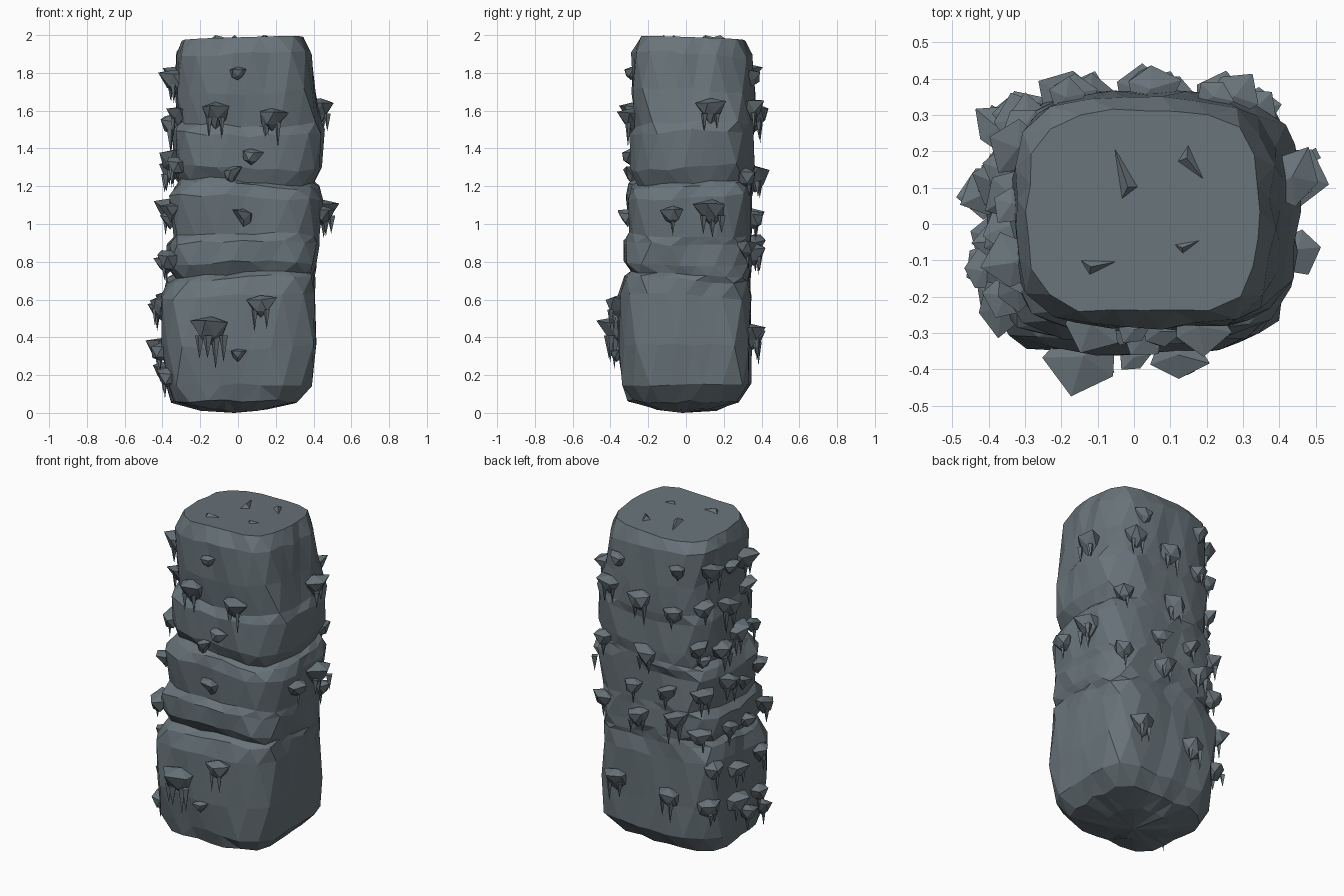
import bpy, bmesh, math, random
from mathutils import Vector
from mathutils.bvhtree import BVHTree

if "Cube" in bpy.data.objects:
    bpy.data.objects.remove(bpy.data.objects["Cube"])

random.seed(11)
stone = bpy.data.materials.new("slate grey stone")
stone.diffuse_color = (0.138, 0.172, 0.192, 1)
stone.use_nodes = True
stone.node_tree.nodes["Principled BSDF"].inputs["Base Color"].default_value = stone.diffuse_color
UP = Vector((0, 0, 1))


def finish(bm, name):
    bmesh.ops.recalc_face_normals(bm, faces=bm.faces)
    me = bpy.data.meshes.new(name)
    bm.to_mesh(me)
    bm.free()
    me.materials.append(stone)
    bpy.context.collection.objects.link(bpy.data.objects.new(name, me))


# Pillar: rounded square rings with eroded ledges (height, left, right)
RINGS = [(0.01, -0.20, 0.15), (0.05, -0.35, 0.31), (0.15, -0.38, 0.40),
         (0.35, -0.40, 0.41), (0.62, -0.40, 0.41), (0.71, -0.37, 0.40),
         (0.735, -0.33, 0.40), (0.79, -0.37, 0.41), (0.90, -0.37, 0.42),
         (0.94, -0.34, 0.42), (1.14, -0.36, 0.44), (1.20, -0.34, 0.42),
         (1.225, -0.31, 0.40), (1.30, -0.34, 0.44), (1.48, -0.34, 0.45),
         (1.53, -0.315, 0.44), (1.70, -0.33, 0.41), (1.90, -0.33, 0.385),
         (1.98, -0.29, 0.345)]
N = 24
bm = bmesh.new()
loops = []
for i, (z, xl, xr) in enumerate(RINGS):
    yf = xl + 0.045
    yb = (0.345 if z < 1.2 else 0.36) - 0.7 * max(0, 0.41 - xr)
    loop = []
    for k in range(N):
        a = 2 * math.pi * (k + 0.5 * (i % 2)) / N
        c, s = math.cos(a), math.sin(a)
        p = 2.6 if i < 1 else (4.6 if z < 1.2 else 3.7)
        r = (abs(c) ** p + abs(s) ** p) ** (-1 / p) * random.uniform(0.965, 1.03)
        x = (xl + xr) / 2 + (xr - xl) / 2 * r * c
        y = (yf + yb) / 2 + (yb - yf) / 2 * r * s
        if i == len(RINGS) - 1:
            dz = 0.03 * x - 0.035 * y
        elif i < 2:
            dz = random.uniform(0, 0.02)
        else:
            dz = 0.015 * math.sin(a * 2 + z * 5) * (z > 0.3) + random.uniform(-0.01, 0.01)
        loop.append(bm.verts.new((x, y, z + dz)))
    loops.append(loop)
for a, b in zip(loops, loops[1:]):
    for k in range(N):
        bm.faces.new((a[k], a[(k + 1) % N], b[(k + 1) % N], b[k]))
# Bottom and slightly sloping top
for loop, tip in ((loops[0], (-0.02, -0.02, 0)), (loops[-1], (0.03, 0.03, 1.98))):
    t = bm.verts.new(tip)
    for k in range(N):
        bm.faces.new((loop[k], loop[(k + 1) % N], t))
bmesh.ops.triangulate(bm, faces=bm.faces)
bmesh.ops.recalc_face_normals(bm, faces=bm.faces)
tree = BVHTree.FromBMesh(bm)
finish(bm, "stone_pillar")


# Wedge-like rock lump with short hanging drips, placed on the pillar surface
def add_lump(bm, n, u, z, w):
    t = Vector((abs(n.y), abs(n.x), 0))
    hit = tree.ray_cast(n * 2 + t * u + UP * z, -n)[0]
    if hit is None:
        return
    turn, lean = random.uniform(0, 6), random.uniform(-0.3, 0.3)
    for v in bmesh.ops.create_icosphere(bm, subdivisions=1, radius=1)["verts"]:
        c = v.co * random.uniform(0.75, 1.15)
        qx = c.x * math.cos(turn) - c.y * math.sin(turn)
        qy = c.x * math.sin(turn) + c.y * math.cos(turn)
        taper = 1 if c.z > -0.1 else 0.6
        v.co = hit + t * (qx * w * 0.62 * taper) + n * (qy * w * 0.6 * taper + 0.01) \
            + UP * ((min(c.z, 0.7) + lean * qx) * w * 0.5)
    drips = max(0, round((w - 0.1) * 40))
    for d in range(drips):
        f = (d + 0.5) / drips - 0.5
        r = w * random.uniform(0.1, 0.14)
        top = hit + t * (f * w * 0.85) + n * (w * random.uniform(0.1, 0.35)) - UP * (w * 0.15)
        ring = [bm.verts.new(top + t * (r * math.cos(a)) + n * (r * math.sin(a)))
                for a in (math.pi / 2 * k + 0.3 for k in range(4))]
        tip = bm.verts.new(top - UP * (w * random.uniform(0.5, 0.9)))
        bm.faces.new(ring)
        for k in range(4):
            bm.faces.new((ring[k], ring[(k + 1) % 4], tip))


# Single lumps on the front and right (position along side, height, width)
FRONT = [(-0.12, 1.59, 0.16), (0.18, 1.56, 0.15), (0.07, 1.36, 0.11), (-0.03, 1.27, 0.10),
         (0.03, 1.04, 0.11), (-0.14, 0.44, 0.20), (0.12, 0.57, 0.15), (0, 0.31, 0.08),
         (0, 1.80, 0.09)]
RIGHT = [(0.13, 1.61, 0.16), (0.14, 1.07, 0.17), (-0.07, 1.05, 0.13)]
# Rows of lumps along the ledges on the back and left (height, first, step, count)
BACK = [(1.80, -0.20, 0.43, 2), (1.61, 0.05, 0.23, 2), (1.52, -0.18, 0.23, 1),
        (1.24, -0.28, 0.3, 3), (1.05, -0.1, 0.2, 2), (0.87, -0.18, 0.25, 3),
        (0.42, -0.13, 0.34, 2)]
LEFT = [(1.78, -0.12, 0.17, 3), (1.55, -0.12, 0.2, 3), (1.31, -0.18, 0.16, 4),
        (1.05, -0.2, 0.16, 4), (0.82, -0.24, 0.18, 4), (0.57, -0.12, 0.2, 3),
        (0.33, -0.12, 0.2, 3), (0.2, -0.22, 0.18, 2)]


def row_lumps(rows):
    return [(u0 + step * k + random.uniform(-0.02, 0.02), z + random.uniform(-0.03, 0.03),
             random.uniform(0.10, 0.16)) for z, u0, step, count in rows for k in range(count)]


for name, n, lumps in (("front", (0, -1, 0), FRONT), ("right", (1, 0, 0), RIGHT),
                       ("back", (0, 1, 0), row_lumps(BACK)),
                       ("left", (-1, 0, 0), row_lumps(LEFT))):
    bm = bmesh.new()
    for lump in lumps:
        add_lump(bm, Vector(n), *lump)
    finish(bm, name + "_lumps")

# Small flat shards on the top
bm = bmesh.new()
for x, y, a in ((-0.03, 0.14, 1.9), (0.17, 0.15, -0.9), (0.17, -0.05, 0.4), (-0.08, -0.11, 0.2)):
    d, s = Vector((math.cos(a), math.sin(a), 0)), Vector((-math.sin(a), math.cos(a), 0))
    o = Vector((x, y, 1.972))
    base = [bm.verts.new(o + v) for v in (d * 0.07, s * 0.03 - d * 0.07, -s * 0.03 - d * 0.05)]
    peak = bm.verts.new(o - d * 0.04 + UP * 0.028)
    bm.faces.new(base)
    for k in range(3):
        bm.faces.new((base[k], base[(k + 1) % 3], peak))
finish(bm, "top_shards")
